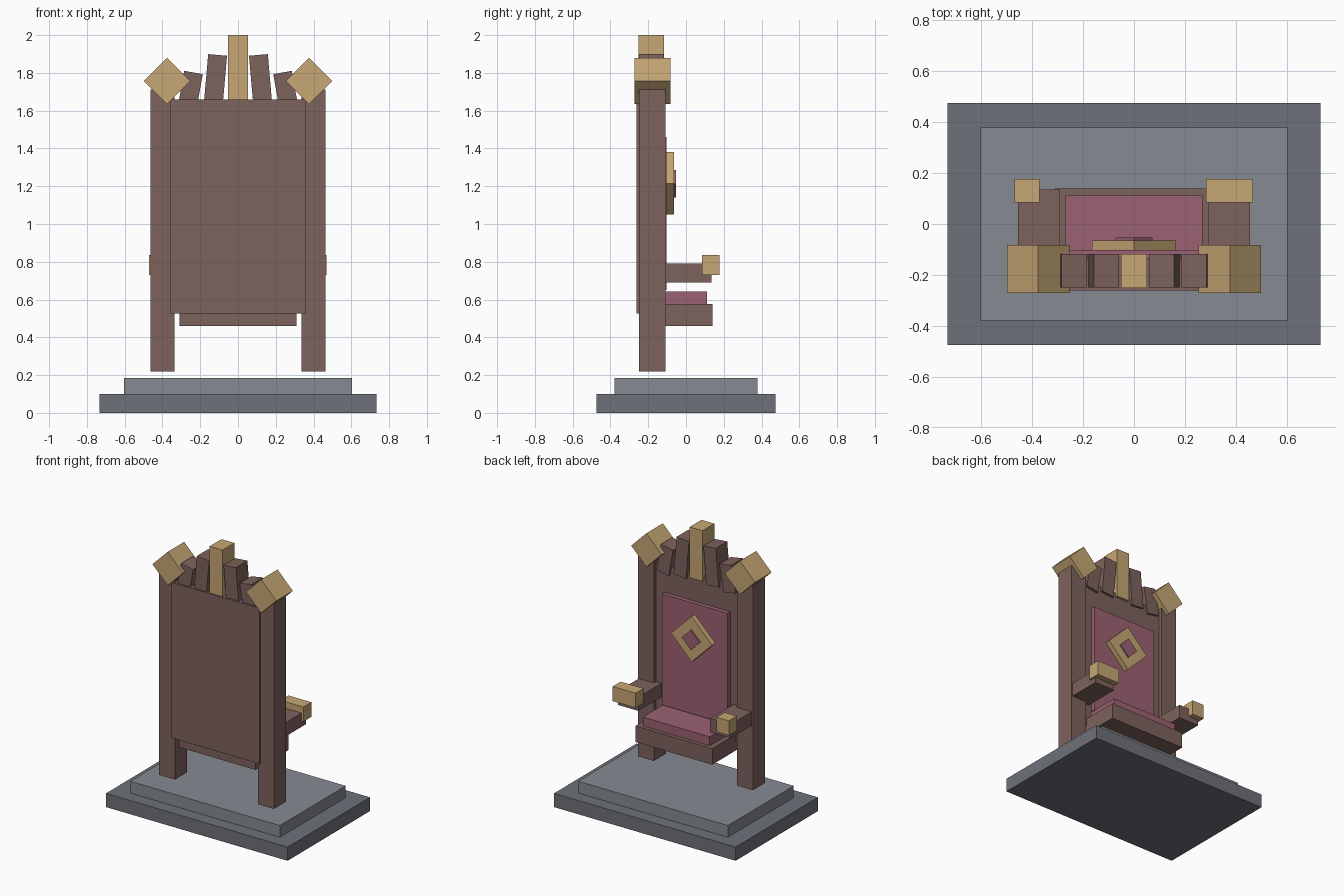
import bpy
import math
from mathutils import Matrix, Vector

if "Cube" in bpy.data.objects:
    bpy.data.objects.remove(bpy.data.objects["Cube"])


def material(name, rgb):
    m = bpy.data.materials.new(name)
    m.diffuse_color = (*rgb, 1)
    m.use_nodes = True
    m.node_tree.nodes["Principled BSDF"].inputs["Base Color"].default_value = m.diffuse_color
    return m


WOOD = material("dark wood", (0.205, 0.122, 0.107))
GOLD = material("gold", (0.565, 0.386, 0.178))
CLOTH = material("red cloth", (0.33, 0.122, 0.17))
STONE = material("light stone", (0.24, 0.255, 0.283))
DARK_STONE = material("dark stone", (0.156, 0.165, 0.195))


def box(name, x, y, z, mat, tilt=0):
    """Box from (min, max) ranges, turned about the y axis through its centre."""
    bpy.ops.mesh.primitive_cube_add(size=1)
    ob = bpy.context.object
    ob.name = ob.data.name = name
    size = Vector((x[1] - x[0], y[1] - y[0], z[1] - z[0]))
    ob.data.transform(Matrix.Diagonal((*size, 1)))
    ob.location = (sum(x) / 2, sum(y) / 2, sum(z) / 2)
    ob.rotation_euler.y = math.radians(tilt)
    ob.data.materials.append(mat)
    return ob


def diamond(name, x, z, half_diagonal, y, mat):
    h = half_diagonal / math.sqrt(2)
    return box(name, (x - h, x + h), y, (z - h, z + h), mat, 45)


def spike(name, top_x, top_z, tilt, length):
    """Leaning crest board placed by the middle of its top edge."""
    a = math.radians(tilt)
    cx = top_x - math.sin(a) * length / 2
    cz = top_z - math.cos(a) * length / 2
    return box(name, (cx - 0.05, cx + 0.05), (-0.25, -0.117),
               (cz - length / 2, cz + length / 2), WOOD, tilt)


# Stepped stone base
box("base_lower_step", (-0.733, 0.733), (-0.475, 0.475), (0, 0.10), DARK_STONE)
box("base_upper_step", (-0.604, 0.604), (-0.379, 0.379), (0.10, 0.186), STONE)

# Seat and backrest
box("seat", (-0.31, 0.31), (-0.24, 0.14), (0.46, 0.577), WOOD)
box("seat_cushion", (-0.27, 0.27), (-0.15, 0.112), (0.575, 0.642), CLOTH)
box("back_panel", (-0.357, 0.357), (-0.262, -0.133), (0.525, 1.66), WOOD)
box("back_cushion", (-0.265, 0.265), (-0.15, -0.102), (0.65, 1.46), CLOTH)

# Emblem on the backrest
diamond("emblem_frame", 0, 1.215, 0.166, (-0.11, -0.064), GOLD)
diamond("emblem_gem", 0, 1.213, 0.073, (-0.09, -0.054), CLOTH)

# Posts, armrests, finials and crest boards on both sides
for s, side in ((-1, "left"), (1, "right")):
    def span(a, b):
        return sorted((s * a, s * b))
    box(side + "_post", span(0.335, 0.464), (-0.248, -0.108), (0.22, 1.712), WOOD)
    box(side + "_armrest", span(0.29, 0.455), (-0.15, 0.135), (0.69, 0.79), WOOD)
    diamond(side + "_finial", s * 0.377, 1.757, 0.123, (-0.272, -0.082), GOLD)
    spike(side + "_inner_spike", s * 0.108, 1.895, -s * 5, 0.28)
    spike(side + "_outer_spike", s * 0.236, 1.802, -s * 10, 0.20)

# Armrest caps differ in width
box("left_armrest_cap", (-0.47, -0.372), (0.085, 0.177), (0.73, 0.837), GOLD)
box("right_armrest_cap", (0.283, 0.468), (0.085, 0.177), (0.73, 0.837), GOLD)

# Central crest spike
box("centre_spike", (-0.052, 0.052), (-0.252, -0.117), (1.63, 2.0), GOLD)
